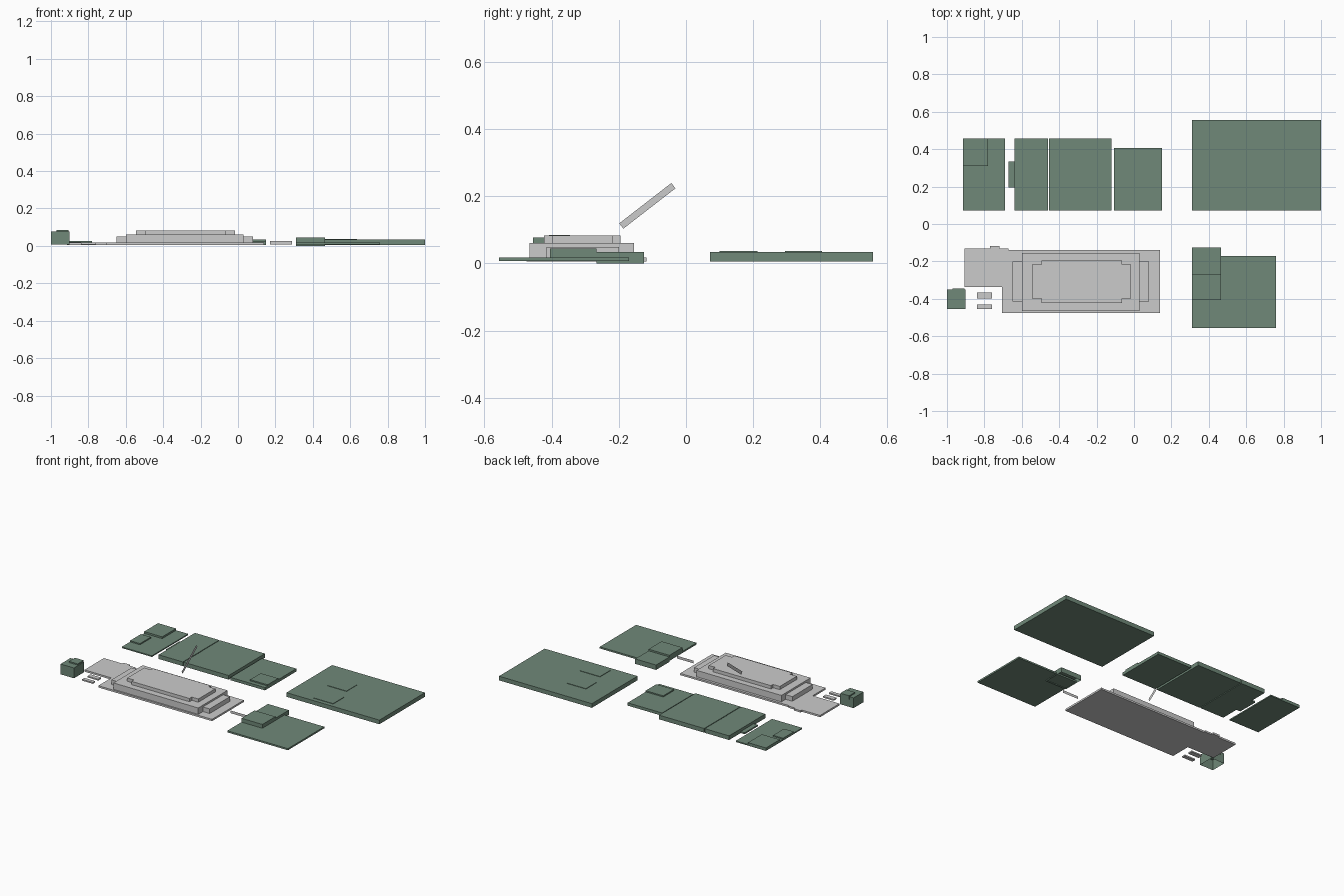
import bpy, bmesh, math

if "Cube" in bpy.data.objects:
    bpy.data.objects.remove(bpy.data.objects["Cube"])


def material(name, color):
    m = bpy.data.materials.new(name)
    m.diffuse_color = color
    m.use_nodes = True
    m.node_tree.nodes["Principled BSDF"].inputs["Base Color"].default_value = m.diffuse_color
    return m


GREEN = material("muted_green", (0.16, 0.25, 0.19, 1))


def link(name, bm, mat=None):
    me = bpy.data.meshes.new(name)
    bm.to_mesh(me)
    bm.free()
    ob = bpy.data.objects.new(name, me)
    bpy.context.collection.objects.link(ob)
    if mat:
        me.materials.append(mat)
    return ob


def slab(name, outline, z0, z1, mat=None, open_bottom=False):
    """Extrude an anticlockwise outline from z0 to z1."""
    bm = bmesh.new()
    low = [bm.verts.new((x, y, z0)) for x, y in outline]
    high = [bm.verts.new((x, y, z1)) for x, y in outline]
    n = len(outline)
    bm.faces.new(high)
    if not open_bottom:
        bm.faces.new(low[::-1])
    for i in range(n):
        j = (i + 1) % n
        bm.faces.new((low[i], low[j], high[j], high[i]))
    return link(name, bm, mat)


def box(name, x0, x1, y0, y1, z0, z1, mat=None, open_bottom=False):
    return slab(name, [(x0, y0), (x1, y0), (x1, y1), (x0, y1)], z0, z1, mat, open_bottom)


def sheet(name, points):
    bm = bmesh.new()
    bm.faces.new([bm.verts.new(p) for p in points])
    return link(name, bm)


# Main building: irregular base plate
slab("main_base", [(-.705, -.475), (.14, -.475), (.14, -.138), (-.67, -.138),
                   (-.67, -.13), (-.72, -.13), (-.72, -.117), (-.77, -.117),
                   (-.77, -.13), (-.905, -.13), (-.905, -.337), (-.705, -.337)], .006, .018)

# Main building: stepped tiers and broad end wings
box("main_lower_tier", -.65, .08, -.415, -.2, .018, .049)
box("main_middle_wall", -.43, -.135, -.465, -.155, .018, .061)
for side, x0, x1 in (("left", -.6, -.43), ("right", -.135, .03)):
    box(side + "_wing", x0, x1, -.465, -.155, .018, .061)
slab("main_top_tier", [(-.495, -.422), (-.065, -.422), (-.065, -.397), (-.017, -.397),
                       (-.017, -.217), (-.065, -.217), (-.065, -.195), (-.495, -.195),
                       (-.495, -.217), (-.545, -.217), (-.545, -.397), (-.495, -.397)], .061, .083)

# Small bars beside the main building
for i, (y0, y1) in enumerate(((-.398, -.367), (-.455, -.43))):
    box(f"small_bar_{i + 1}", -.84, -.76, y0, y1, .008, .017)

# Small tower with cap
box("tower", -1, -.9, -.455, -.35, .008, .077, GREEN, True)
box("tower_cap", -.97, -.905, -.408, -.345, .06, .085, GREEN)

# Back row, left plate with two blocks
box("back_left_plate", -.914, -.69, .072, .457, .006, .014, GREEN)
box("back_left_large_block", -.914, -.78, .31, .457, .014, .026, GREEN)
box("back_left_small_block", -.914, -.84, .16, .275, .014, .022, GREEN)

# Back row, middle blocks
box("back_block_1", -.64, -.46, .072, .457, .006, .034, GREEN)
box("back_block_1_tab", -.67, -.64, .195, .334, .006, .016, GREEN)
box("back_block_2", -.455, -.12, .072, .457, .006, .034, GREEN)
box("back_block_3", -.106, .15, .072, .405, .006, .025, GREEN)
box("back_block_3_roof", .02, .15, .1, .213, .025, .033, GREEN)

# Large right hall with two thin roof pads
box("large_hall", .31, 1, .072, .556, .006, .034, GREEN)
box("hall_pad_front", .49, .637, .1, .213, .034, .037, GREEN)
box("hall_pad_back", .46, .6, .295, .405, .034, .037, GREEN)

# Front right plate with stepped block
box("front_right_plate", .31, .76, -.556, -.17, .007, .018, GREEN)
box("front_right_tall_block", .31, .465, -.405, -.267, .018, .044, GREEN)
box("front_right_low_block", .31, .465, -.267, -.125, 0, .033, GREEN, True)

# Flat connecting walkways
sheet("short_walkway", [(.17, -.32, .008), (.17, -.32, .026), (.29, -.32, .026), (.29, -.32, .008)])
c, s = math.cos(math.atan2(.12, .155)), math.sin(math.atan2(.12, .155))
half_l, half_w = .098, .01
sheet("sloped_walkway", [(-.28, -.115 + a * half_l * c - b * half_w * s,
                          .171 + a * half_l * s + b * half_w * c)
                         for a, b in ((-1, -1), (-1, 1), (1, 1), (1, -1))])
